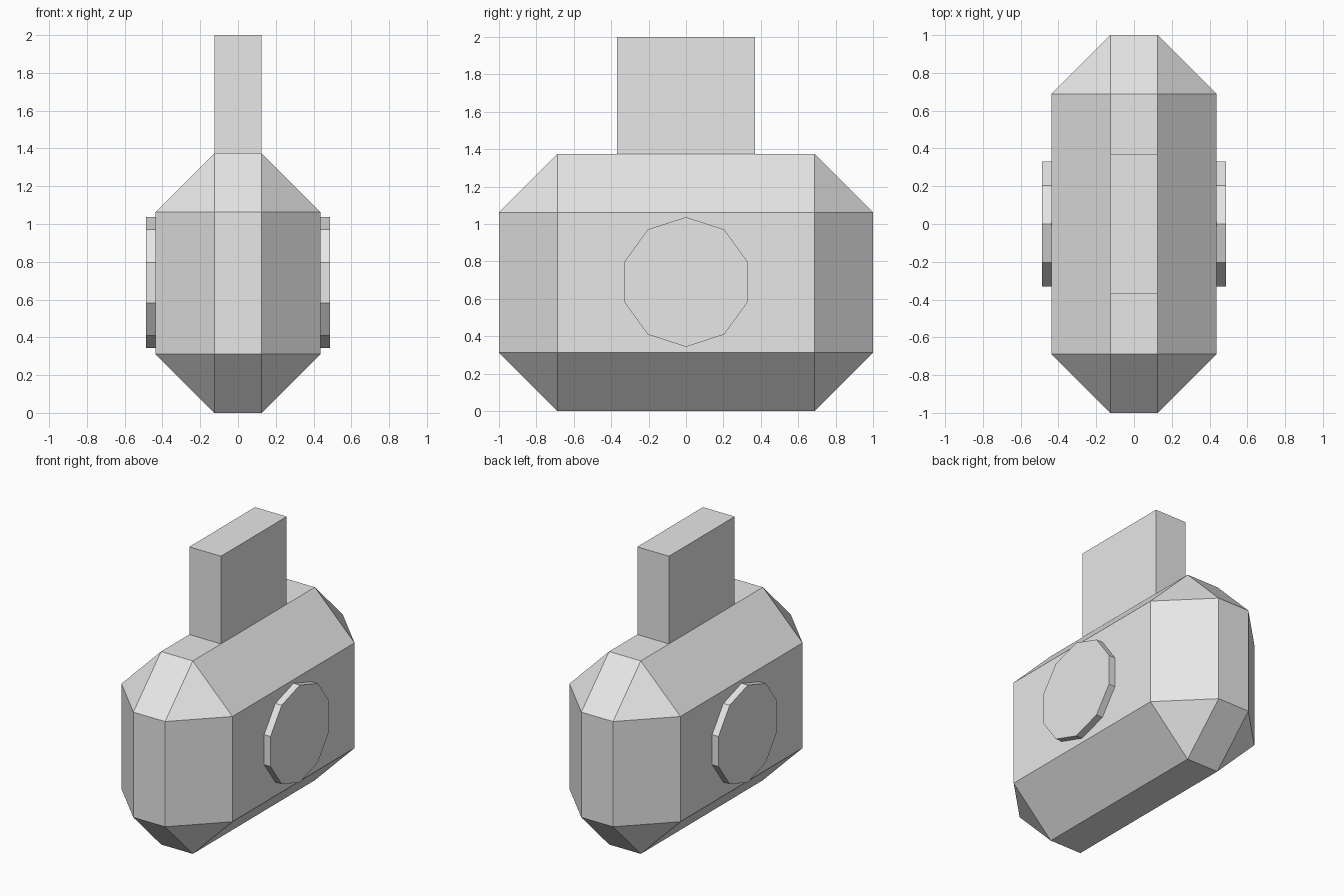
import bpy
import bmesh
from math import pi
from mathutils import Matrix

default = bpy.data.objects.get("Cube")
if default:
    bpy.data.objects.remove(default, do_unlink=True)

grey = bpy.data.materials.new("light grey")
grey.use_nodes = True
grey.diffuse_color = (0.8, 0.8, 0.8, 1)
grey.node_tree.nodes["Principled BSDF"].inputs["Base Color"].default_value = grey.diffuse_color


def finish(name, bm):
    mesh = bpy.data.meshes.new(name)
    bmesh.ops.recalc_face_normals(bm, faces=bm.faces)
    bm.to_mesh(mesh)
    bm.free()
    mesh.materials.append(grey)
    obj = bpy.data.objects.new(name, mesh)
    bpy.context.collection.objects.link(obj)
    return obj


def box(name, size, centre_z, chamfer=0):
    bm = bmesh.new()
    bmesh.ops.create_cube(bm, size=1)
    bmesh.ops.scale(bm, vec=size, verts=bm.verts)
    bmesh.ops.translate(bm, vec=(0, 0, centre_z), verts=bm.verts)
    if chamfer:
        bmesh.ops.bevel(bm, geom=bm.edges[:], offset=chamfer, segments=1,
                        affect='EDGES', profile=0.5)
    return finish(name, bm)


# Chamfered body with an upright block on top
box("body", (0.875, 2, 1.375), 0.6875, chamfer=0.3125)
box("top_block", (0.25, 0.74, 0.625), 1.6875)

# Ten-sided disc on each flank, one point facing forward
for side, name in ((1, "left_disc"), (-1, "right_disc")):
    bm = bmesh.new()
    bmesh.ops.create_cone(bm, cap_ends=True, segments=10, radius1=0.347, radius2=0.347, depth=0.1,
                          matrix=Matrix.Translation((side * 0.4375, 0, 0.69))
                          @ Matrix.Rotation(pi / 2, 4, 'Y') @ Matrix.Rotation(pi / 2, 4, 'Z'))
    disc = finish(name, bm)
